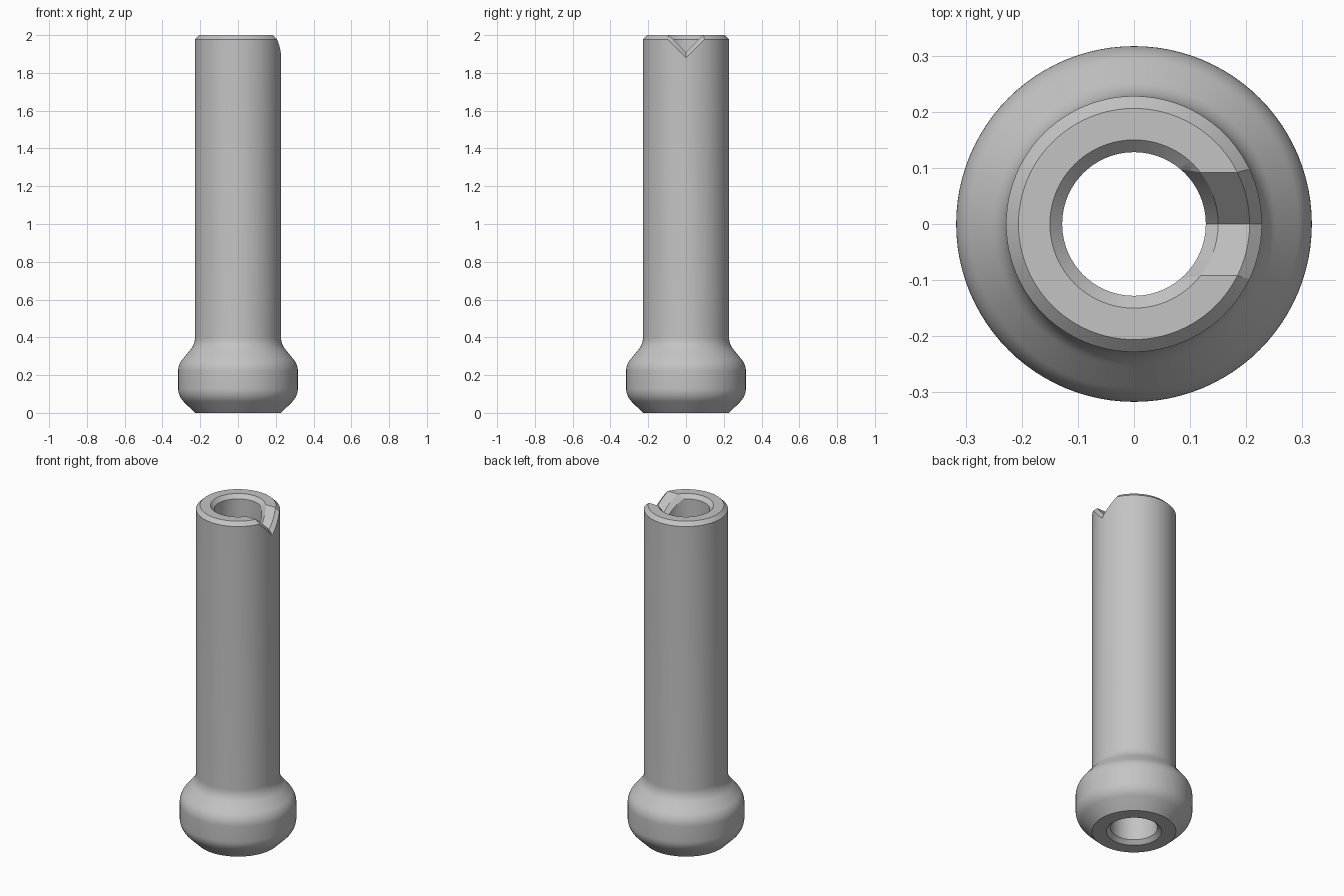
import bpy, bmesh, math

if "Cube" in bpy.data.objects:
    bpy.data.objects.remove(bpy.data.objects["Cube"])

SHAFT, BORE, CHAMFER, BULB = 0.228, 0.128, 0.022, 0.317
SEGMENTS = 96


def make_object(name, bm):
    bmesh.ops.recalc_face_normals(bm, faces=bm.faces)
    mesh = bpy.data.meshes.new(name)
    bm.to_mesh(mesh)
    bm.free()
    obj = bpy.data.objects.new(name, mesh)
    bpy.context.collection.objects.link(obj)
    return obj


def arc(cx, cz, radius, start, end, steps=8):
    angles = [math.radians(start + (end - start) * i / steps) for i in range(steps + 1)]
    return [(cx + radius * math.cos(a), cz + radius * math.sin(a)) for a in angles]


grey = bpy.data.materials.new("plain grey")
grey.use_nodes = True
color = (0.55, 0.55, 0.55, 1)
grey.diffuse_color = color
grey.node_tree.nodes["Principled BSDF"].inputs["Base Color"].default_value = color

# Hollow shaft with a rounded bulb at its foot, as one closed lathe profile
profile = [(BORE + CHAMFER, 0), (SHAFT, 0)]
profile += arc(BULB - 0.1, 0.13, 0.1, -45, 0)
profile += arc(BULB - 0.1, 0.22, 0.1, 0, 45)
profile += arc(SHAFT + 0.1, 0.4, 0.1, 225, 180)
profile += [(SHAFT, 2 - CHAMFER), (SHAFT - CHAMFER, 2),
            (BORE + CHAMFER, 2), (BORE, 2 - CHAMFER), (BORE, CHAMFER)]

bm = bmesh.new()
rings = []
for s in range(SEGMENTS):
    a = 2 * math.pi * s / SEGMENTS
    rings.append([bm.verts.new((r * math.cos(a), r * math.sin(a), z)) for r, z in profile])
for s in range(SEGMENTS):
    here, there = rings[s], rings[(s + 1) % SEGMENTS]
    for i in range(len(profile)):
        j = (i + 1) % len(profile)
        bm.faces.new((here[i], there[i], there[j], here[j]))
tube = make_object("nipple_tube", bm)
tube.data.materials.append(grey)

# V-shaped notch in the rim, flared where it meets the bore and the outside
bm = bmesh.new()
FLOOR, FLARE, HALF_WIDTH, STEPS = 1.908, 0.028, 0.104, 8
sections = [(BORE - CHAMFER, FLOOR - 2 * FLARE), (BORE, FLOOR - FLARE),
            (BORE + CHAMFER, FLOOR), (SHAFT - CHAMFER, FLOOR),
            (SHAFT, FLOOR - FLARE), (SHAFT + CHAMFER, FLOOR - 2 * FLARE)]
grid = []
for r, apex in sections:
    row = []
    for k in range(-STEPS, STEPS + 1):
        y = HALF_WIDTH * k / STEPS
        row.append(bm.verts.new((math.sqrt(r * r - y * y), y, apex + abs(y))))
    grid.append(row)
for a, b in zip(grid, grid[1:]):
    for k in range(2 * STEPS):
        bm.faces.new((a[k], b[k], b[k + 1], a[k + 1]))
top = bmesh.ops.extrude_face_region(bm, geom=bm.faces[:], use_keep_orig=True)
for v in top["geom"]:
    if isinstance(v, bmesh.types.BMVert):
        v.co.z = 2.1
cutter = make_object("notch_cutter", bm)
cutter.data.materials.append(grey)
cutter.hide_render = True

bpy.ops.object.select_all(action="DESELECT")
bpy.context.view_layer.objects.active = tube
tube.select_set(True)
cut = tube.modifiers.new("notch", "BOOLEAN")
cut.operation = "DIFFERENCE"
cut.solver = "EXACT"
cut.object = cutter
bpy.ops.object.modifier_apply(modifier=cut.name)
bpy.data.objects.remove(cutter)

bpy.ops.object.shade_smooth_by_angle(angle=math.radians(25))
